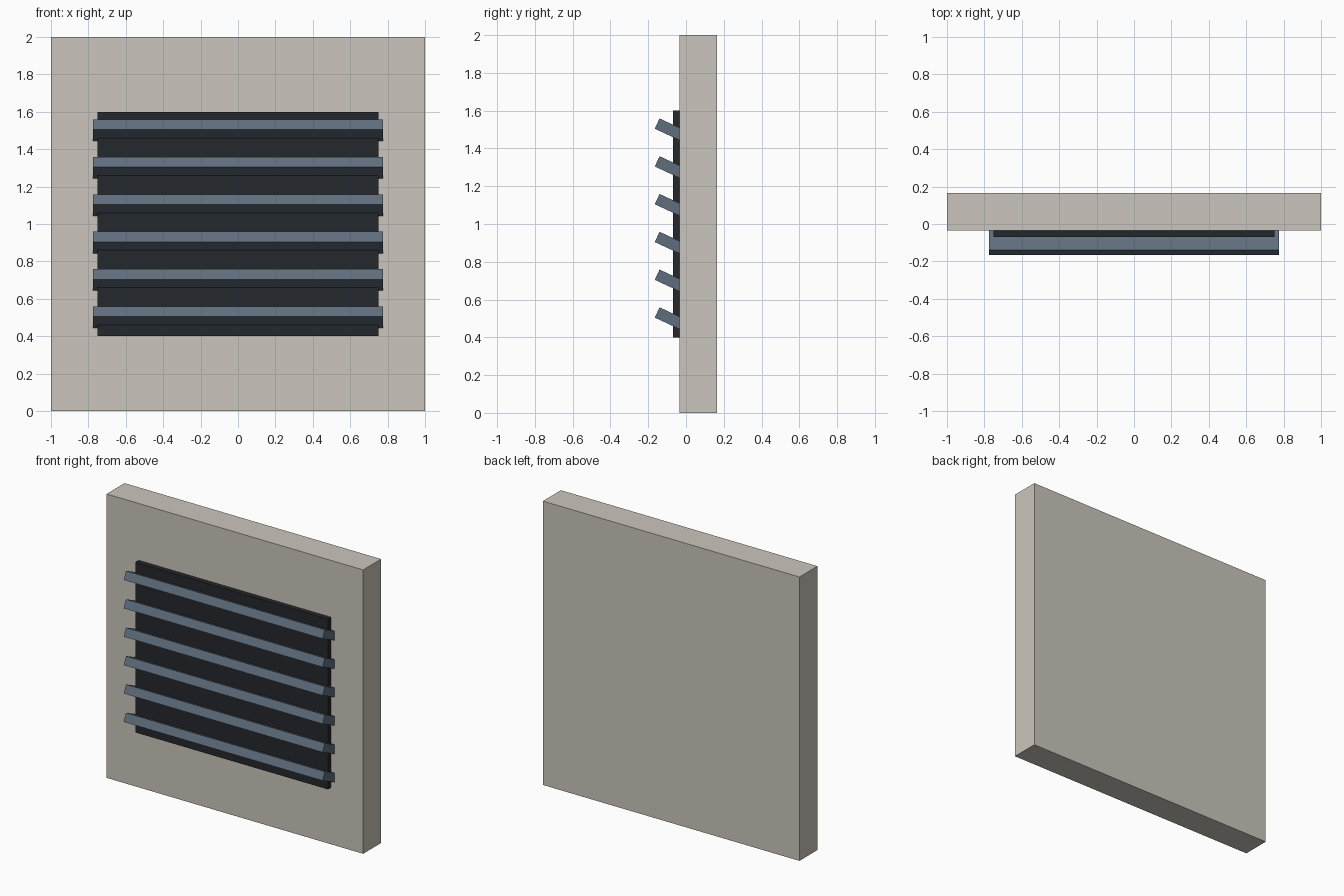
import bpy
from math import radians

if "Cube" in bpy.data.objects:
    bpy.data.objects.remove(bpy.data.objects["Cube"])


def material(name, rgb):
    mat = bpy.data.materials.new(name)
    mat.diffuse_color = (*rgb, 1)
    mat.use_nodes = True
    mat.node_tree.nodes["Principled BSDF"].inputs["Base Color"].default_value = mat.diffuse_color
    return mat


def box(name, size, center, mat, tilt=0):
    bpy.ops.mesh.primitive_cube_add(size=1, location=center)
    ob = bpy.context.object
    ob.name = ob.data.name = name
    ob.scale = size
    bpy.ops.object.transform_apply(location=False, rotation=False, scale=True)
    ob.rotation_euler.x = radians(tilt)
    ob.data.materials.append(mat)
    return ob


plaster = material("plaster", (0.60, 0.565, 0.51))
recess = material("dark_recess", (0.018, 0.021, 0.025))
metal = material("blue_grey_metal", (0.115, 0.153, 0.205))

# Wall slab
box("wall", (2, 0.2, 2), (0, 0.0653, 1), plaster)

# Dark panel behind the louvres, partly sunk into the wall
box("vent_panel", (1.5, 0.05, 1.2), (0, -0.0447, 1), recess)

# Six louvre slats, front edges tilted up
for i in range(6):
    box(f"louvre_slat_{i + 1}", (1.55, 0.15, 0.06),
        (0, -0.0847, 0.5 + 0.2 * i), metal, tilt=-25)
